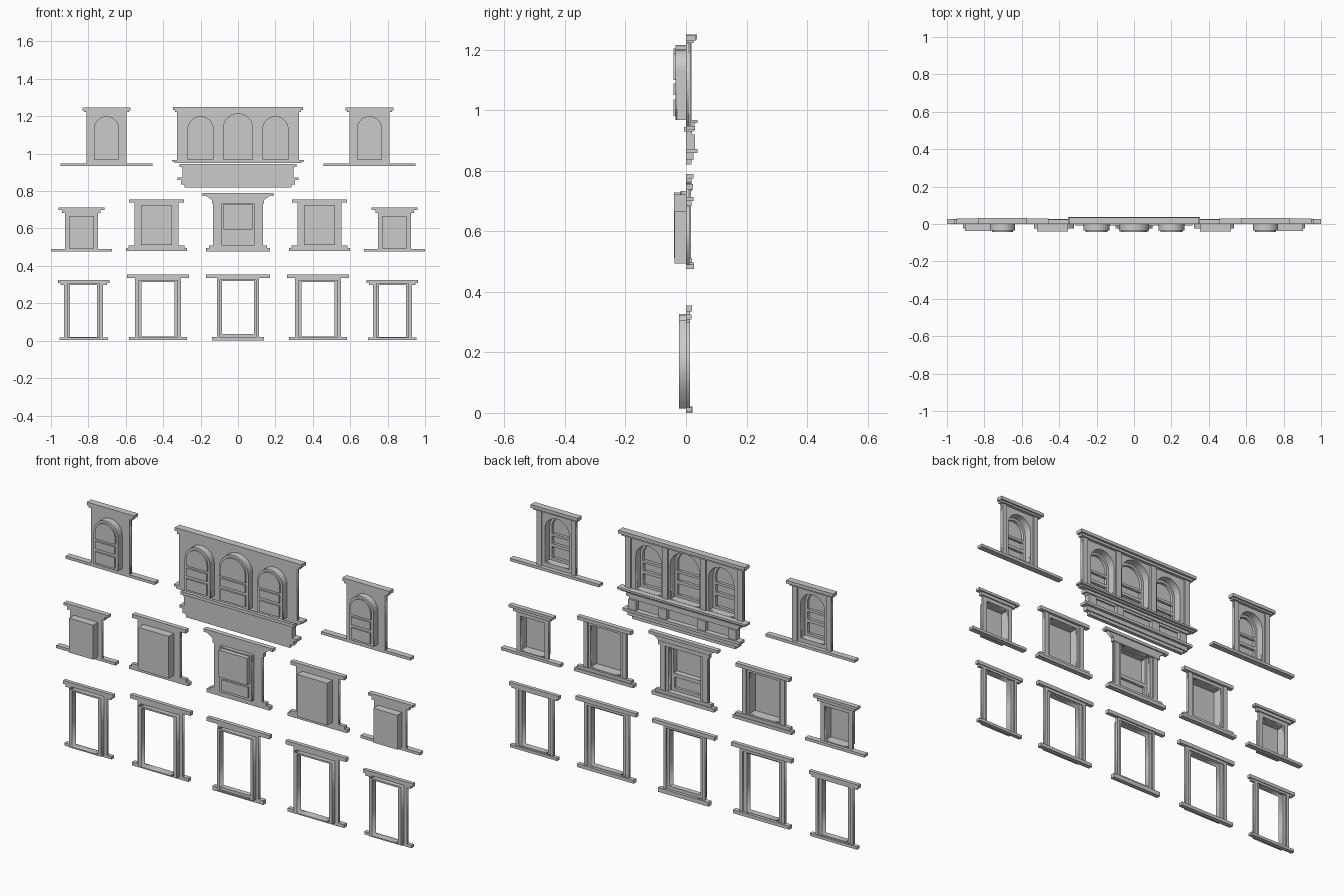
import bpy, bmesh, math

if "Cube" in bpy.data.objects:
    bpy.data.objects.remove(bpy.data.objects["Cube"])


def box(name, cx, hw, z0, z1, y0, y1):
    me = bpy.data.meshes.new(name)
    bm = bmesh.new()
    bmesh.ops.create_cube(bm, size=1)
    for v in bm.verts:
        v.co = (cx + v.co.x * 2 * hw,
                (y0 + y1) / 2 + v.co.y * (y1 - y0),
                (z0 + z1) / 2 + v.co.z * (z1 - z0))
    bm.to_mesh(me)
    bm.free()
    ob = bpy.data.objects.new(name, me)
    bpy.context.collection.objects.link(ob)
    return ob


def rect(cx, hw, z0, z1):
    return [(cx - hw, z0), (cx + hw, z0), (cx + hw, z1), (cx - hw, z1)]


def arch(cx, hw, z0, top, n=14):
    zc = top - hw
    return [(cx - hw, z0), (cx + hw, z0)] + [
        (cx + hw * math.cos(math.pi * i / n), zc + hw * math.sin(math.pi * i / n))
        for i in range(n + 1)]


def plate(name, outlines, y0, y1):
    """Flat plate in the xz plane; the first outline is the border, the rest are holes."""
    cu = bpy.data.curves.new(name, 'CURVE')
    cu.dimensions = '2D'
    cu.fill_mode = 'BOTH'
    cu.extrude = (y1 - y0) / 2
    for pts in outlines:
        sp = cu.splines.new('POLY')
        sp.points.add(len(pts) - 1)
        for p, (x, z) in zip(sp.points, pts):
            p.co = (x, z, 0, 1)
        sp.use_cyclic_u = True
    ob = bpy.data.objects.new(name, cu)
    ob.rotation_euler = (math.pi / 2, 0, 0)
    ob.location.y = (y0 + y1) / 2
    bpy.context.collection.objects.link(ob)
    bpy.ops.object.select_all(action='DESELECT')
    ob.select_set(True)
    bpy.context.view_layer.objects.active = ob
    bpy.ops.object.convert(target='MESH')


def tray(name, pts, y0, y1, closed=True):
    """Thin recess: walls from y0 to y1, with a pane at y1 when closed."""
    me = bpy.data.meshes.new(name)
    bm = bmesh.new()
    a = [bm.verts.new((x, y0, z)) for x, z in pts]
    b = [bm.verts.new((x, y1, z)) for x, z in pts]
    for i in range(len(pts)):
        j = (i + 1) % len(pts)
        bm.faces.new((a[i], a[j], b[j], b[i]))
    if closed:
        bm.faces.new(b)
    bm.to_mesh(me)
    bm.free()
    bpy.context.collection.objects.link(bpy.data.objects.new(name, me))


def stack(name, cx, tiers):
    for hw, z0, z1, y0, y1 in tiers:
        box(name, cx, hw, z0, z1, y0, y1)


def arched_window(cx, hw, z0, top):
    # deep arched reveal, window sash and three recessed panes
    tray("arch_reveal", arch(cx, hw, z0, top), 0.005, -0.03, False)
    panes = [arch(cx, hw - 0.012, 1.1, top - 0.012),
             rect(cx, hw - 0.014, 1.05, 1.088),
             rect(cx, hw - 0.014, z0 + 0.012, 1.035)]
    plate("arch_sash", [arch(cx, hw, z0, top)] + panes, -0.034, -0.028)
    for p in panes:
        tray("arch_pane", p, -0.03, -0.042)


def open_frame(cx, out, inn, z0, z1, lintel):
    # ground floor opening: stepped jambs, inner reveal, lintel
    mid = (out + inn) / 2
    plate("outer_jamb", [rect(cx, out, z0, lintel), rect(cx, mid, z0 + 0.004, z1 + 0.006)], 0, 0.014)
    plate("inner_reveal", [rect(cx, mid, z0, z1 + 0.008), rect(cx, inn, z0 + 0.006, z1)], -0.023, 0.008)


# ---- ground floor
for s in (-1, 1):
    cx = s * 0.825
    open_frame(cx, 0.104, 0.072, 0.014, 0.297, 0.305)
    stack("outer_lintel", cx, [(0.137, 0.308, 0.325, 0, 0.018), (0.125, 0.297, 0.308, 0, 0.014)])
    box("outer_sill", cx, 0.13, 0.003, 0.017, 0, 0.02)
    cx = s * 0.428
    open_frame(cx, 0.124, 0.088, 0.017, 0.315, 0.335)
    box("inner_lintel", cx, 0.166, 0.335, 0.354, 0, 0.02)
    box("inner_sill", cx, 0.155, 0.004, 0.021, 0, 0.022)
open_frame(0, 0.113, 0.085, 0.017, 0.318, 0.335)
box("door_lintel", 0, 0.172, 0.335, 0.354, 0, 0.02)
box("door_sill", 0, 0.14, 0, 0.021, 0, 0.022)
box("door_threshold", 0, 0.09, 0.021, 0.037, -0.018, 0.008)

# ---- middle floor
for s in (-1, 1):
    cx = s * 0.837
    w = rect(cx, 0.066, 0.494, 0.665)
    plate("outer_window_frame", [rect(cx, 0.088, 0.488, 0.69), w], 0, 0.012)
    tray("outer_window_recess", w, 0.005, -0.038)
    stack("outer_window_cornice", cx, [(0.122, 0.7, 0.713, 0, 0.025), (0.103, 0.684, 0.7, 0, 0.018)])
    box("outer_window_sill", cx, 0.163, 0.476, 0.49, 0, 0.027)
    cx = s * 0.436
    w = rect(cx, 0.083, 0.512, 0.722)
    plate("inner_window_frame", [rect(cx, 0.118, 0.5, 0.742), w], 0, 0.01)
    tray("inner_window_recess", w, 0.005, -0.04)
    for t in (-1, 1):
        box("inner_window_pilaster", cx + t * 0.106, 0.012, 0.508, 0.738, 0, 0.016)
    box("inner_window_cornice", cx, 0.148, 0.738, 0.756, 0, 0.023)
    stack("inner_window_sill", cx, [(0.163, 0.48, 0.496, 0, 0.026), (0.15, 0.496, 0.51, 0, 0.02)])

# central window with upper recess and lower panel
opening = rect(0, 0.088, 0.508, 0.733)
plate("centre_window_frame", [rect(0, 0.133, 0.5, 0.745), opening], 0, 0.01)
tray("centre_window_reveal", opening, 0.005, -0.015, False)
upper, lower = rect(0, 0.078, 0.594, 0.728), rect(0, 0.072, 0.522, 0.576)
plate("centre_sash", [opening, upper, lower], -0.018, -0.012)
tray("centre_window_pane", upper, -0.014, -0.04)
tray("centre_lower_panel", lower, -0.014, -0.026)
for t in (-1, 1):
    box("centre_pilaster", t * 0.117, 0.014, 0.508, 0.735, 0, 0.017)
plate("centre_cornice", [[(-0.138, 0.752), (0.138, 0.752), (0.17, 0.774), (-0.17, 0.774)]], 0, 0.018)
stack("centre_cornice", 0, [(0.19, 0.774, 0.789, 0, 0.024), (0.14, 0.733, 0.752, 0, 0.02)])
stack("centre_sill", 0, [(0.172, 0.478, 0.496, 0, 0.026), (0.155, 0.496, 0.51, 0, 0.02)])

# ---- top floor side windows
for s in (-1, 1):
    cx = s * 0.703
    plate("attic_frame", [rect(cx, 0.107, 0.945, 1.23), arch(cx, 0.067, 0.968, 1.2)], 0, 0.01)
    arched_window(cx, 0.067, 0.968, 1.2)
    for t in (-1, 1):
        box("attic_pilaster", cx + t * 0.094, 0.013, 0.948, 1.226, 0, 0.017)
    stack("attic_cornice", cx, [(0.129, 1.231, 1.247, 0, 0.033), (0.12, 1.222, 1.231, 0, 0.025)])
    box("attic_sill", cx, 0.245, 0.934, 0.948, 0, 0.03)

# ---- top floor triple bay
bays = [(-0.2, 0.07, 0.968, 1.2), (0, 0.081, 0.968, 1.216), (0.2, 0.07, 0.968, 1.2)]
plate("bay_wall", [rect(0, 0.325, 0.955, 1.235)] + [arch(*b) for b in bays], 0, 0.01)
for b in bays:
    arched_window(*b)
for x in (-0.309, -0.105, 0.105, 0.309):
    box("bay_pilaster", x, 0.015, 0.965, 1.228, 0, 0.018)
stack("bay_cornice", 0, [(0.348, 1.234, 1.25, 0, 0.036), (0.336, 1.222, 1.234, 0, 0.025)])
stack("bay_sill", 0, [(0.353, 0.957, 0.967, 0, 0.038), (0.34, 0.949, 0.957, 0, 0.028)])
stack("bay_base", 0, [(0.312, 0.93, 0.945, -0.007, 0.024),
                      (0.3, 0.918, 0.93, 0, 0.02),
                      (0.295, 0.87, 0.918, 0, 0.012),
                      (0.323, 0.858, 0.872, 0, 0.038),
                      (0.305, 0.836, 0.858, 0, 0.024),
                      (0.285, 0.82, 0.836, 0, 0.018)])
for x in (-0.275, -0.107, 0.107, 0.275):
    box("bay_corbel", x, 0.022, 0.872, 0.92, 0, 0.03)
